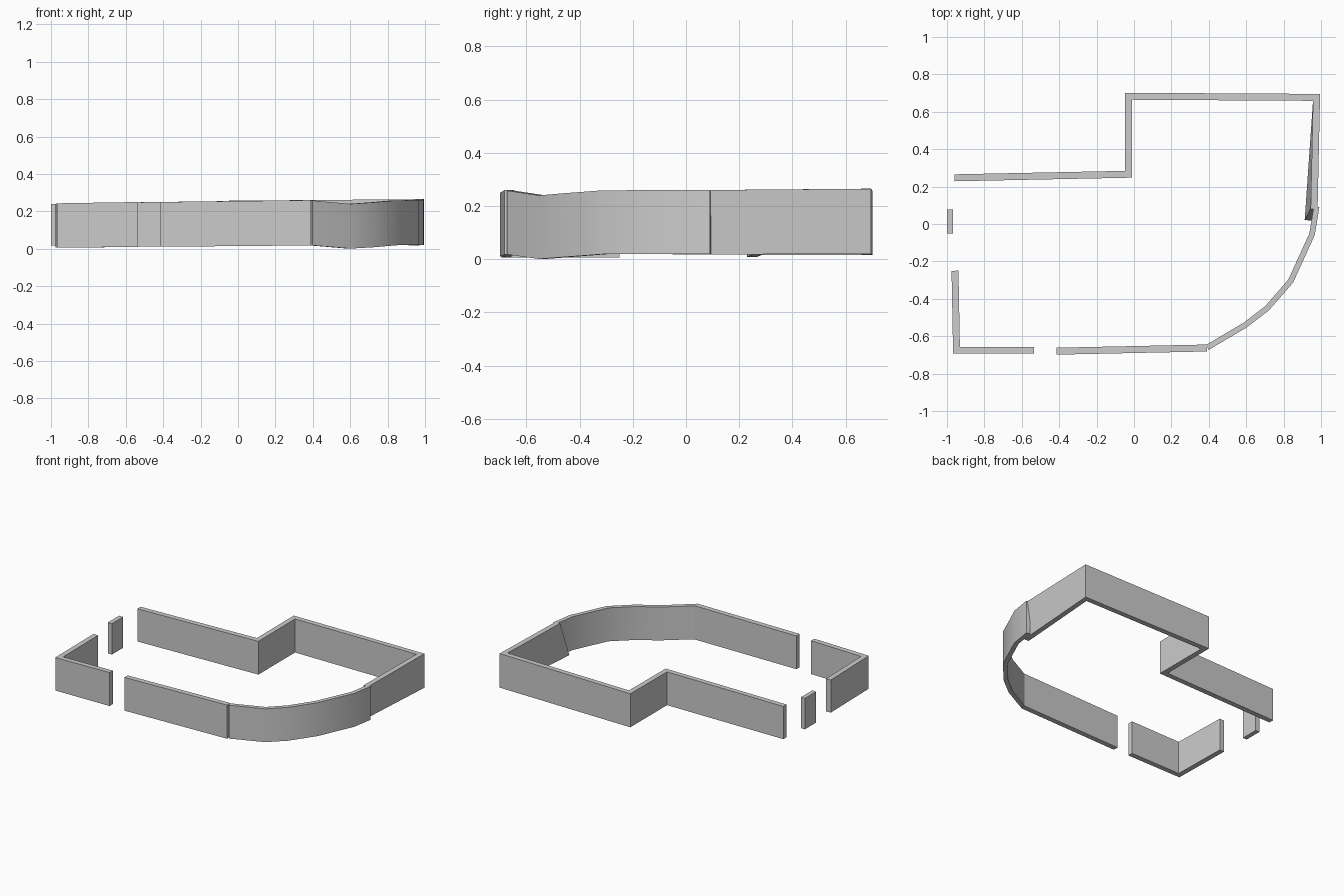
import bpy, bmesh
from mathutils import Vector

if "Cube" in bpy.data.objects:
    bpy.data.objects.remove(bpy.data.objects["Cube"])


def wall(name, path, width=0.037, smooth=False):
    """Mitred wall along path points (x, y, z_bottom, z_top, lean_x, lean_y)."""
    pts = [Vector(p[:2]) for p in path]
    bm = bmesh.new()
    rings = []
    for i, p in enumerate(path):
        dirs = []
        if i > 0:
            dirs.append((pts[i] - pts[i - 1]).normalized())
        if i < len(pts) - 1:
            dirs.append((pts[i + 1] - pts[i]).normalized())
        normals = [Vector((-d.y, d.x)) for d in dirs]
        m = sum(normals, Vector((0, 0))).normalized()
        m *= width / 2 / m.dot(normals[0])
        lean = Vector(p[4:6]) if len(p) > 4 else Vector((0, 0))
        a, b = pts[i] + m, pts[i] - m
        rings.append([bm.verts.new((q.x, q.y, z)) for q, z in (
            (a + lean, p[2]), (b + lean, p[2]), (b, p[3]), (a, p[3]))])
    for r, s in zip(rings, rings[1:]):
        for k in range(4):
            n = (k + 1) % 4
            bm.faces.new((r[k], r[n], s[n], s[k]))
    bm.faces.new(rings[0])
    bm.faces.new(rings[-1][::-1])
    bmesh.ops.recalc_face_normals(bm, faces=bm.faces)
    mesh = bpy.data.meshes.new(name)
    bm.to_mesh(mesh)
    bm.free()
    ob = bpy.data.objects.new(name, mesh)
    bpy.context.collection.objects.link(ob)
    if smooth:
        bpy.ops.object.select_all(action='DESELECT')
        ob.select_set(True)
        bpy.context.view_layer.objects.active = ob
        bpy.ops.object.shade_smooth_by_angle()


# stepped back wall, with its right-hand end leaning inward at the foot
wall("back_wall", [
    (-0.96, 0.247, 0.008, 0.243), (-0.03, 0.266, 0.016, 0.255),
    (-0.03, 0.683, 0.016, 0.257), (0.976, 0.677, 0.02, 0.265),
    (0.963, 0.08, 0.018, 0.26, -0.032, -0.06)])

# curved corner wall
wall("curved_wall", [
    (0.976, 0.092, 0.02, 0.26), (0.952, -0.055, 0.02, 0.26),
    (0.838, -0.305, 0.019, 0.259), (0.712, -0.45, 0.008, 0.248),
    (0.595, -0.54, 0.001, 0.24), (0.392, -0.66, 0.018, 0.258)],
    width=0.03, smooth=True)

# straight front wall
wall("front_wall", [(-0.415, -0.68, 0.011, 0.25), (0.39, -0.663, 0.018, 0.26)])

# front left corner wall
wall("left_corner_wall", [
    (-0.535, -0.675, 0.01, 0.25), (-0.949, -0.675, 0.006, 0.243),
    (-0.957, -0.25, 0.006, 0.24)])

# short pier between the two left openings
wall("left_pier", [(-0.984, -0.05, 0.018, 0.24), (-0.984, 0.078, 0.018, 0.24)],
     width=0.032)
